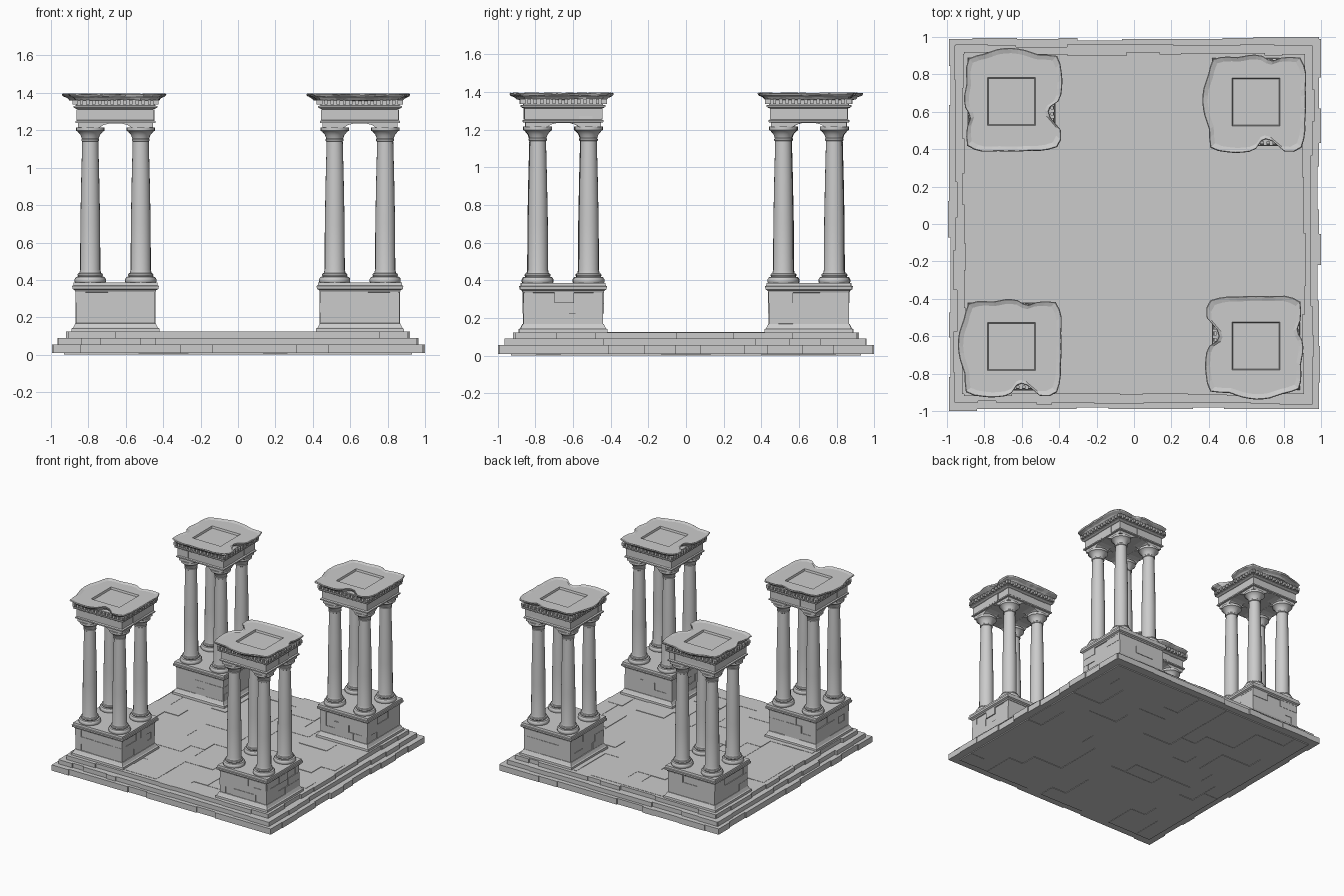
import bpy, bmesh, math, random
from mathutils import Matrix, Vector

random.seed(4)
if "Cube" in bpy.data.objects:
    bpy.data.objects.remove(bpy.data.objects["Cube"], do_unlink=True)

stone = bpy.data.materials.new("grey stone")
stone.use_nodes = True
stone.diffuse_color = (0.6, 0.6, 0.6, 1)
stone.node_tree.nodes["Principled BSDF"].inputs["Base Color"].default_value = stone.diffuse_color


def finish(bm, name, matrix=Matrix(), smooth=False):
    """Turn a bmesh into a named object."""
    bm.transform(matrix)
    bmesh.ops.recalc_face_normals(bm, faces=bm.faces)
    mesh = bpy.data.meshes.new(name)
    bm.to_mesh(mesh)
    bm.free()
    mesh.materials.append(stone)
    if smooth:
        mesh.shade_smooth()
        mesh.set_sharp_from_angle(angle=math.radians(35))
    bpy.context.collection.objects.link(bpy.data.objects.new(name, mesh))


def box(bm, low, high, turn=Matrix()):
    low, high = Vector(low), Vector(high)
    place = Matrix.Translation((low + high) / 2) @ Matrix.Diagonal((*(high - low), 1))
    bmesh.ops.create_cube(bm, size=1, matrix=turn @ place)


def loft(bm, loops):
    """Skin a stack of equal loops and cap both ends."""
    rings = [[bm.verts.new(p) for p in loop] for loop in loops]
    for a, b in zip(rings, rings[1:]):
        for i in range(len(a)):
            j = (i + 1) % len(a)
            bm.faces.new((a[i], a[j], b[j], b[i]))
    bm.faces.new(rings[0])
    bm.faces.new(rings[-1])


def square_tiers(bm, profile):
    loft(bm, [[(-h, -h, z), (h, -h, z), (h, h, z), (-h, h, z)] for h, z in profile])


def lathe(bm, profile, centre, sides=20):
    angles = [math.tau * i / sides for i in range(sides)]
    loft(bm, [[(centre[0] + r * math.cos(a), centre[1] + r * math.sin(a), z)
               for a in angles] for r, z in profile])


def four_turns():
    return [Matrix.Rotation(math.pi / 2 * k, 4, "Z") for k in range(4)]


def masonry(bm, half, z0, z1, courses, blocks, depth, jitter):
    """Courses of slightly uneven blocks around a square."""
    step = (z1 - z0) / courses
    for turn in four_turns():
        for c in range(courses):
            inner = [-half + 2 * half * (i + random.uniform(-0.3, 0.3)) / blocks
                     for i in range(1, blocks)]
            cuts = [-half] + inner + [half]
            for a, b in zip(cuts, cuts[1:]):
                face = half + random.choice((-1, 0, 0, 0.5, 1)) * jitter
                box(bm, (a, -face, z0 + c * step),
                    (b, depth - half, z0 + (c + 1) * step), turn)


def paving(bm, half, n, z0, z1, rise):
    """Random slabs of one to four cells; rise varies the exposed face."""
    cell, free = 2 * half / n, {(i, j) for i in range(n) for j in range(n)}
    for i in range(n):
        for j in range(n):
            if (i, j) not in free:
                continue
            w, d = random.choice(((1, 1), (2, 1), (1, 2), (2, 2)))
            area = {(i + u, j + v) for u in range(w) for v in range(d)}
            if not area <= free:
                w, d, area = 1, 1, {(i, j)}
            free -= area
            x, y, lift = i * cell - half, j * cell - half, rise * random.choice((0, 0, 0.5, 1))
            bottom, top = (z0, z1 + lift) if rise > 0 else (z0 - lift - 0.004, z1)
            box(bm, (x, y, bottom), (x + w * cell, y + d * cell, top))


# Stepped platform
bm = bmesh.new()
for half, z0, z1, count in ((0.99, 0.008, 0.055, 11), (0.955, 0.055, 0.09, 10), (0.91, 0.09, 0.123, 9)):
    masonry(bm, half, z0, z1, 1, count, 0.12, 0.009)
    box(bm, (0.1 - half, 0.1 - half, z0 + 0.001), (half - 0.1, half - 0.1, z1 - 0.002))
finish(bm, "platform_steps")

bm = bmesh.new()
paving(bm, 0.88, 14, 0.1, 0.121, 0.004)
finish(bm, "floor_paving")

bm = bmesh.new()
paving(bm, 0.93, 14, 0.004, 0.03, -0.004)
finish(bm, "underside_paving")

# Column outline as radius and height
COLUMN = [(0.076, 0.38), (0.083, 0.39), (0.083, 0.405), (0.076, 0.416), (0.064, 0.418),
          (0.068, 0.425), (0.066, 0.434), (0.058, 0.437), (0.054, 0.455), (0.053, 0.7),
          (0.048, 0.95), (0.043, 1.14), (0.048, 1.143), (0.048, 1.152), (0.045, 1.155),
          (0.052, 1.175), (0.068, 1.194), (0.076, 1.198), (0.076, 1.216)]

# Worn cornice edge: radius in thousandths, evenly spaced in angle
EDGE = [267, 270, 275, 290, 310, 325, 335, 305, 275, 240, 238, 250,
        253, 255, 255, 260, 280, 305, 325, 310, 295, 290, 290, 288,
        287, 285, 285, 285, 290, 315, 345, 330, 310, 295, 280, 268,
        250, 210, 205, 225, 305, 335, 345, 325, 305, 285, 275, 270]
ANGLES = [math.tau * i / len(EDGE) for i in range(len(EDGE))]


def worn_loop(z, scale, wobble=0):
    return [(r * scale / 1000 * math.cos(a), r * scale / 1000 * math.sin(a),
             z + random.uniform(-wobble, wobble)) for r, a in zip(EDGE, ANGLES)]


def square_loop(z, half):
    """Square sampled at the same angles as the worn edge."""
    loop = []
    for a in ANGLES:
        x, y = math.cos(a), math.sin(a)
        s = half / max(abs(x), abs(y))
        loop.append((x * s, y * s, z))
    return loop


def tower(corner, x, y, swap):
    flip = Matrix(((0, swap, 0, 0), (swap, 0, 0, 0), (0, 0, 1, 0), (0, 0, 0, 1))) if swap else Matrix()
    place = Matrix.Translation((x, y, 0)) @ flip

    # Pedestal with moulded foot and cap
    bm = bmesh.new()
    square_tiers(bm, [(0.236, 0.118), (0.234, 0.14), (0.226, 0.145), (0.215, 0.168), (0.2, 0.17)])
    masonry(bm, 0.211, 0.167, 0.337, 3, 3, 0.05, 0.004)
    square_tiers(bm, [(0.2, 0.33), (0.214, 0.336), (0.218, 0.345), (0.23, 0.352),
                      (0.232, 0.368), (0.226, 0.37), (0.224, 0.386)])
    finish(bm, "pedestal_" + corner, place)

    # Four columns
    bm = bmesh.new()
    for sx in (-1, 1):
        for sy in (-1, 1):
            lathe(bm, COLUMN, (sx * 0.135, sy * 0.135))
    finish(bm, "columns_" + corner, place, True)

    # Beams with a worn, arched underside
    bm = bmesh.new()
    half_arch = [(0.2, 1.245), (0.2, 1.214), (0.085, 1.214), (0.065, 1.228), (0.03, 1.237)]
    arch = half_arch + [(-u, z) for u, z in reversed(half_arch)]
    for turn in four_turns():
        loft(bm, [[turn @ Vector((u, v, z)) for u, z in arch] for v in (-0.2, -0.085)])
    finish(bm, "beams_" + corner, place)

    # Entablature
    bm = bmesh.new()
    square_tiers(bm, [(0.2, 1.238), (0.214, 1.24), (0.214, 1.25), (0.203, 1.255), (0.2, 1.312),
                      (0.214, 1.316), (0.224, 1.322), (0.224, 1.33), (0.212, 1.332), (0.212, 1.365)])
    masonry(bm, 0.205, 1.256, 1.312, 1, 3, 0.05, 0.003)
    finish(bm, "entablature_" + corner, place)

    # Dentils
    bm = bmesh.new()
    for turn in four_turns():
        for i in range(14):
            u = (i - 6.5) * 0.033
            box(bm, (u - 0.009, -0.231, 1.338), (u + 0.009, -0.2, 1.362), turn)
    finish(bm, "dentils_" + corner, place)

    # Worn cornice with a sunken square panel on top
    bm = bmesh.new()
    loft(bm, [square_loop(1.356, 0.19), worn_loop(1.36, 0.86), worn_loop(1.372, 0.9, 0.003),
              worn_loop(1.383, 0.98, 0.003), worn_loop(1.391, 1, 0.002), worn_loop(1.396, 0.985, 0.002),
              worn_loop(1.388, 0.9), square_loop(1.388, 0.128), square_loop(1.372, 0.124)])
    finish(bm, "cornice_" + corner, place)


# Four corner towers; two are mirrored across a diagonal
tower("front_right", -0.655, -0.655, 0)
tower("back_left", 0.652, 0.652, 0)
tower("back_right", -0.655, 0.655, -1)
tower("front_left", 0.652, -0.652, 1)
